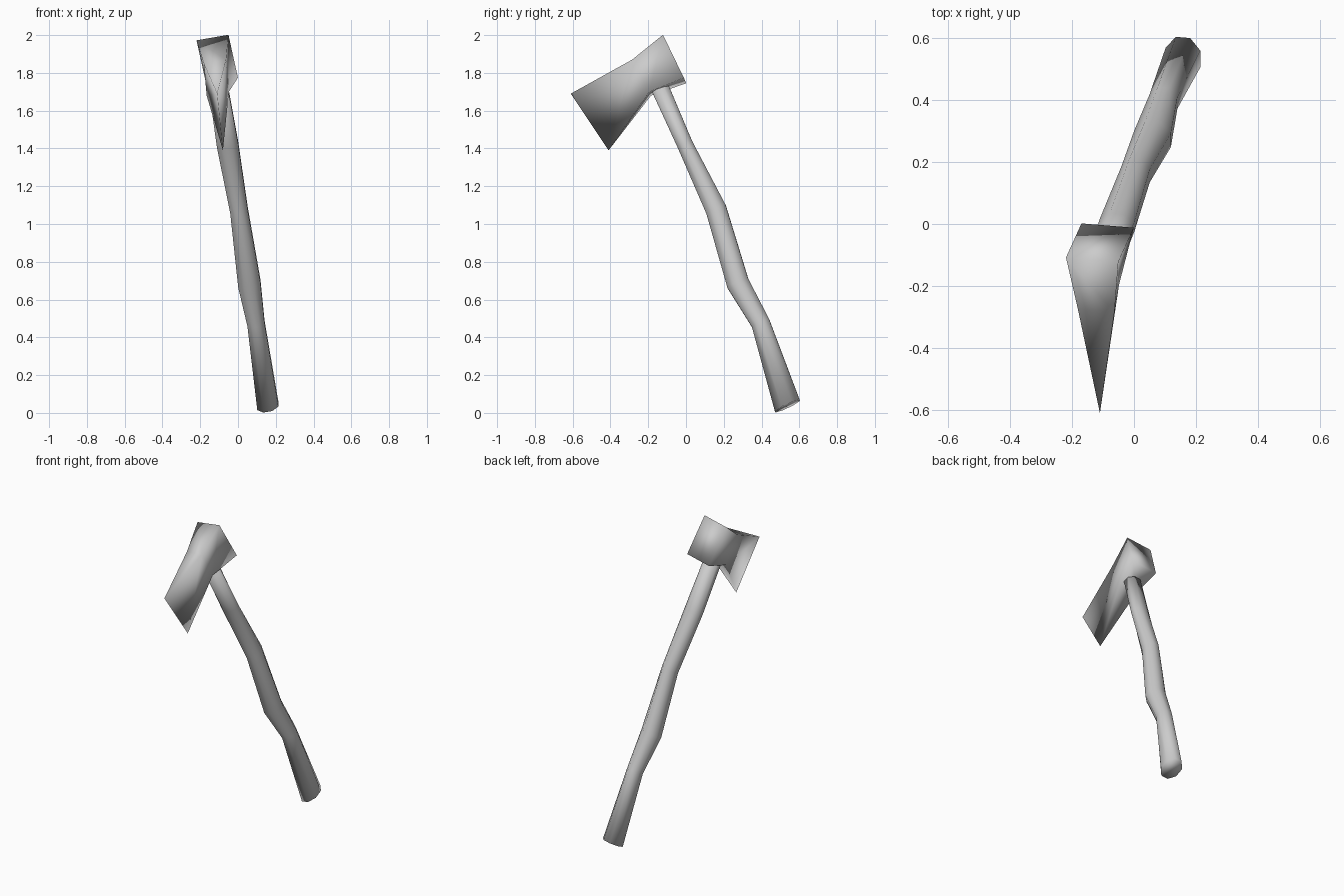
import bpy, bmesh
from math import cos, sin, pi
from mathutils import Vector

cube = bpy.data.objects.get("Cube")
if cube:
    bpy.data.objects.remove(cube, do_unlink=True)

# Single grey finish
grey = bpy.data.materials.new("plain_grey")
grey.use_nodes = True
colour = (0.6, 0.6, 0.6, 1)
grey.diffuse_color = colour
grey.node_tree.nodes["Principled BSDF"].inputs["Base Color"].default_value = colour

# Tilted axes shared by both parts
SIDE = Vector((0.98, -0.08, 0.17)).normalized()    # across the head
FRONT = Vector((0, -0.9, -0.43)).normalized()      # towards the cutting edge


def finish(name, bm):
    bmesh.ops.recalc_face_normals(bm, faces=bm.faces)
    for face in bm.faces:
        face.smooth = True
    mesh = bpy.data.meshes.new(name)
    bm.to_mesh(mesh)
    bm.free()
    mesh.materials.append(grey)
    obj = bpy.data.objects.new(name, mesh)
    bpy.context.collection.objects.link(obj)
    return obj


def bridge(bm, a, b):
    n = len(a)
    for i in range(n):
        j = (i + 1) % n
        corners = list(dict.fromkeys((a[i], a[j], b[j], b[i])))
        bm.faces.new(corners)


# Axe head: poll, neck and a cutting edge that narrows to a line
bm = bmesh.new()
sections = []
for upper, lower, half in (
    ((-0.135, -0.115, 1.987), (-0.085, -0.005, 1.76), 0.086),
    ((-0.122, -0.28, 1.86), (-0.107, -0.19, 1.69), 0.06),
):
    u, l = Vector(upper), Vector(lower)
    w = SIDE * half
    sections.append([bm.verts.new(p) for p in (u - w, u + w, l + w, l - w)])
tip_top = bm.verts.new((-0.11, -0.61, 1.69))
tip_low = bm.verts.new((-0.08, -0.41, 1.39))
poll, neck = sections
bm.faces.new(poll)
bridge(bm, poll, neck)
bridge(bm, neck, [tip_top, tip_top, tip_low, tip_low])
finish("axe_head", bm)

# Curved handle: centre, half width and half depth of each ring
bm = bmesh.new()
rings = []
for centre, rs, rf in (
    ((0.158, 0.537, 0.037), 0.057, 0.072),
    ((0.095, 0.395, 0.475), 0.046, 0.05),
    ((0.06, 0.275, 0.685), 0.06, 0.06),
    ((0.005, 0.16, 1.075), 0.047, 0.056),
    ((-0.055, -0.005, 1.42), 0.057, 0.042),
    ((-0.11, -0.155, 1.76), 0.05, 0.048),
):
    c = Vector(centre)
    angles = [(k + 0.5) * pi / 4 for k in range(8)]
    k = 1 / cos(pi / 8)
    rings.append([bm.verts.new(c + SIDE * rs * k * cos(a) + FRONT * rf * k * sin(a))
                  for a in angles])
for a, b in zip(rings, rings[1:]):
    bridge(bm, a, b)
bm.faces.new(rings[0])
bm.faces.new(rings[-1])
finish("handle", bm)
